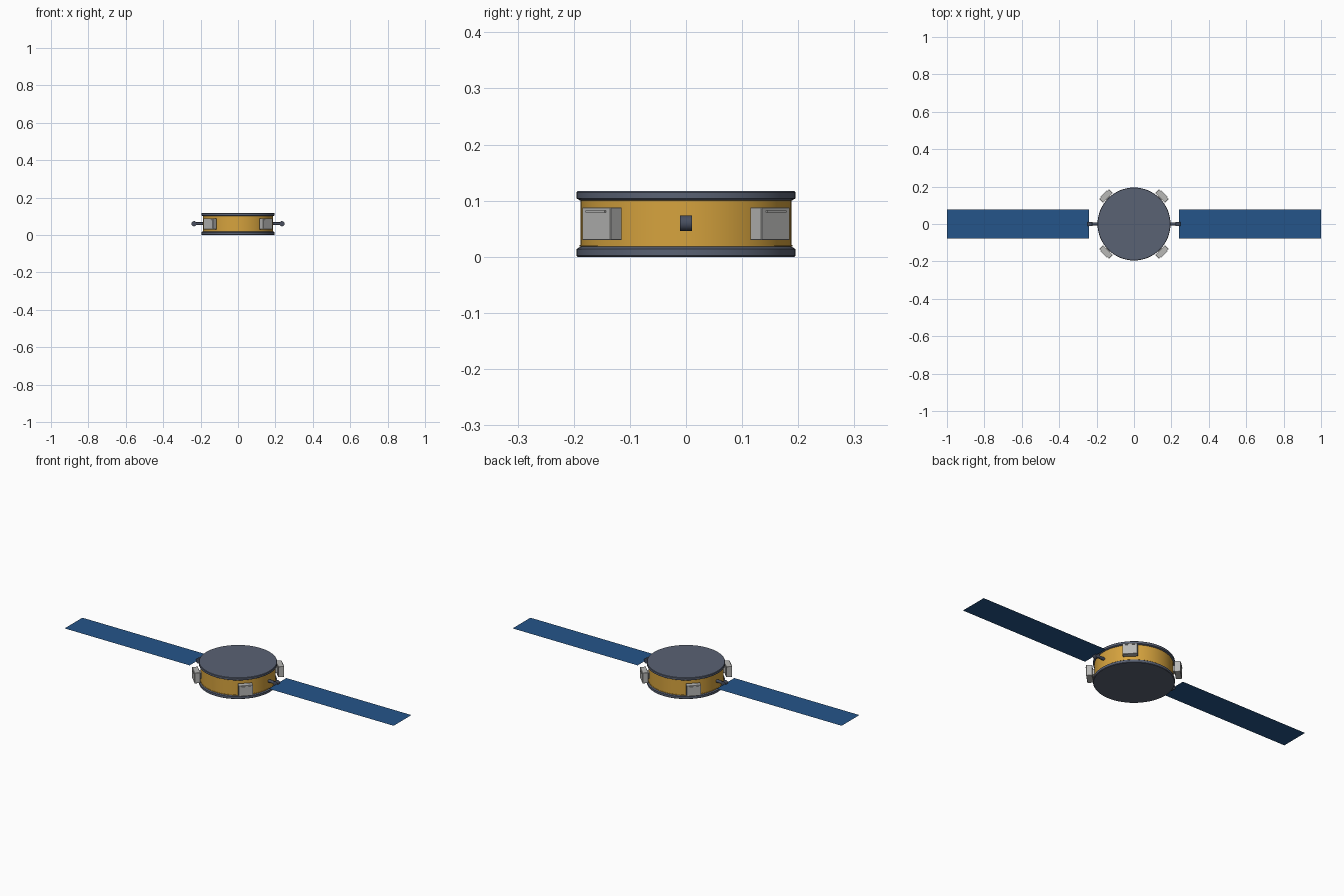
import bpy
import math
from mathutils import Matrix, Vector

cube = bpy.data.objects.get("Cube")
if cube:
    bpy.data.objects.remove(cube, do_unlink=True)

import bmesh


def material(name, rgb):
    """Flat colour from 0-255 display values, stored as linear."""
    lin = [((c / 255 + 0.055) / 1.055) ** 2.4 for c in rgb] + [1.0]
    mat = bpy.data.materials.new(name)
    mat.use_nodes = True
    mat.diffuse_color = lin
    mat.node_tree.nodes["Principled BSDF"].inputs["Base Color"].default_value = lin
    return mat


slate = material("slate grey", (90, 98, 116))
dark = material("dark slate", (72, 79, 95))
gold = material("gold foil", (214, 163, 62))
grey = material("light grey", (184, 184, 182))
blue = material("solar blue", (37, 85, 138))

MID = 0.06  # height of the arm axis and panels


def finish(bm, name, mat, smooth=False):
    bmesh.ops.recalc_face_normals(bm, faces=bm.faces)
    mesh = bpy.data.meshes.new(name)
    bm.to_mesh(mesh)
    bm.free()
    mesh.materials.append(mat)
    obj = bpy.data.objects.new(name, mesh)
    bpy.context.collection.objects.link(obj)
    if smooth:
        bpy.ops.object.select_all(action='DESELECT')
        obj.select_set(True)
        bpy.context.view_layer.objects.active = obj
        bpy.ops.object.shade_smooth_by_angle(angle=math.radians(30))
    return obj


def lathe(name, profile, mat):
    """Spin a (radius, height) profile about z and cap its ends."""
    bm = bmesh.new()
    verts = [bm.verts.new((r, 0, z)) for r, z in profile]
    edges = [bm.edges.new(pair) for pair in zip(verts, verts[1:])]
    bmesh.ops.spin(bm, geom=verts + edges, axis=(0, 0, 1), cent=(0, 0, 0),
                   angle=math.tau, steps=64, use_duplicate=False)
    bmesh.ops.remove_doubles(bm, verts=bm.verts, dist=0.0002)
    bmesh.ops.holes_fill(bm, edges=[e for e in bm.edges if e.is_boundary], sides=0)
    return finish(bm, name, mat, True)


def box(name, low, high, mat, turn=0.0, bevel=0.0):
    """Box between two corners, turned about the z axis of the model."""
    low, high = Vector(low), Vector(high)
    bm = bmesh.new()
    place = (Matrix.Rotation(turn, 4, 'Z') @ Matrix.Translation((low + high) / 2)
             @ Matrix.Diagonal((*(high - low), 1)))
    bmesh.ops.create_cube(bm, size=1, matrix=place)
    if bevel:
        bmesh.ops.bevel(bm, geom=bm.edges[:], offset=bevel, segments=1, affect='EDGES')
    return finish(bm, name, mat)


def cylinder(name, centre, axis, radius, length, mat):
    bm = bmesh.new()
    place = (Matrix.Translation(centre)
             @ Vector(axis).to_track_quat('Z', 'Y').to_matrix().to_4x4())
    bmesh.ops.create_cone(bm, cap_ends=True, segments=24, radius1=radius,
                          radius2=radius, depth=length, matrix=place)
    return finish(bm, name, mat, True)


# Drum body with a rim plate at each end
lathe("drum_body", [(0.188, 0.012), (0.188, 0.106)], gold)
lathe("foil_seam", [(0.188, 0.018), (0.1895, 0.018), (0.1895, 0.021), (0.188, 0.021)], gold)
lathe("bottom_rim", [(0.193, 0), (0.195, 0.002), (0.195, 0.014), (0.188, 0.018)], slate)
lathe("top_rim", [(0.188, 0.1), (0.195, 0.104), (0.195, 0.115), (0.193, 0.117)], slate)

# Four equipment boxes on the diagonals, each with a mount and a raised slot cover
for i, place in enumerate(("back_left", "back_right", "front_right", "front_left")):
    turn = math.radians(45 + 90 * i)
    box(place + "_mount", (0.18, -0.015, 0.045), (0.2, 0.015, 0.075), grey, turn)
    box(place + "_box", (0.197, -0.036, 0.03), (0.226, 0.036, 0.088), grey, turn, 0.001)
    box(place + "_slot_cover", (0.22, -0.024, 0.079), (0.229, 0.024, 0.083), grey, turn)

# Arm, hinge and thin solar panel on each side
for side, s in (("left", 1), ("right", -1)):
    cylinder(side + "_arm", (s * 0.208, 0, MID), (1, 0, 0), 0.008, 0.045, dark)
    cylinder(side + "_hinge", (s * 0.235, 0, MID), (0, 1, 0), 0.0138, 0.0216, dark)
    bm = bmesh.new()
    bmesh.ops.create_grid(bm, x_segments=1, y_segments=1, size=0.5,
                          matrix=Matrix.Translation((s * 0.62, 0, MID))
                          @ Matrix.Diagonal((0.76, 0.154, 1, 1)))
    finish(bm, side + "_solar_panel", blue)
